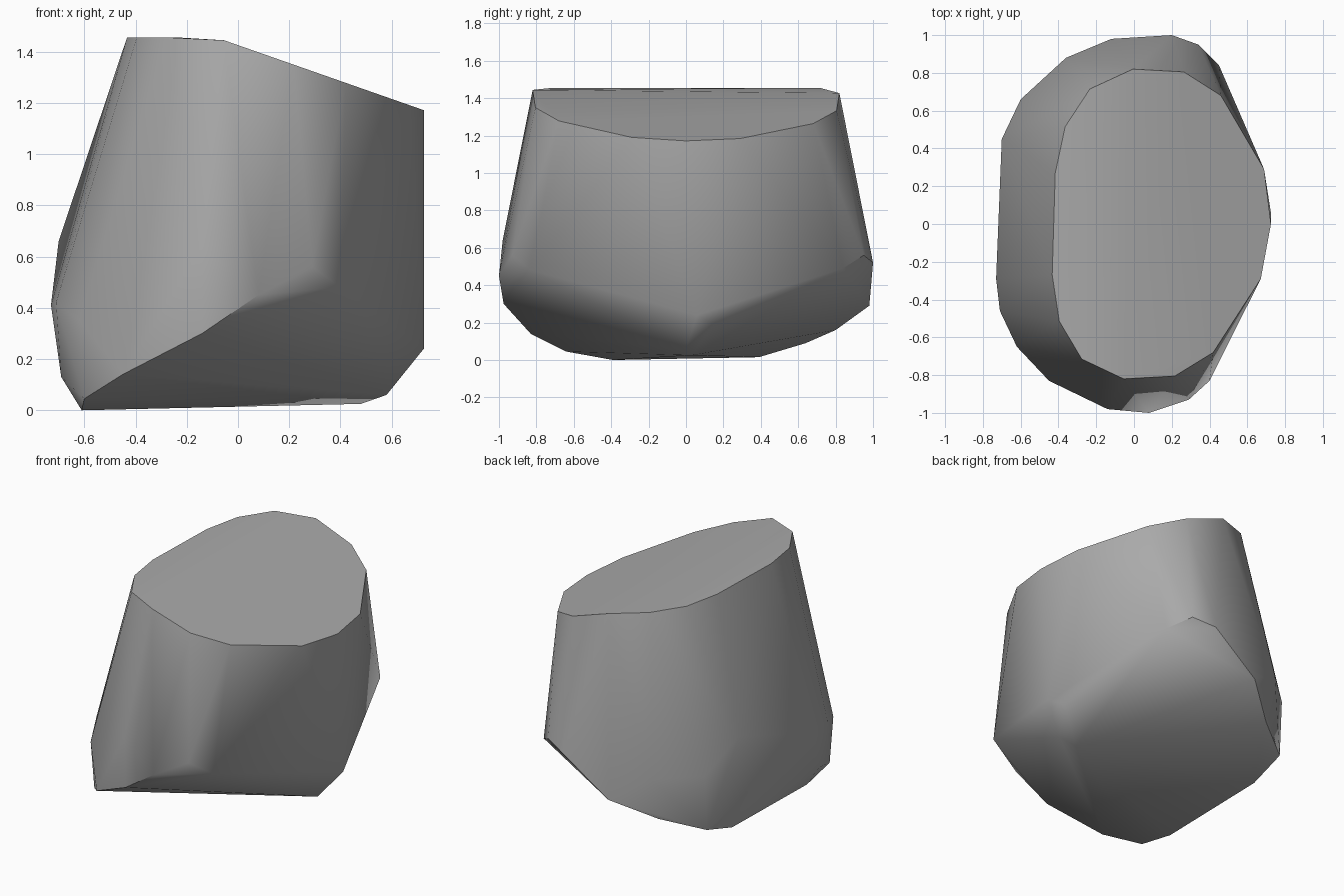
import bpy
import bmesh
import math

default_cube = bpy.data.objects.get("Cube")
if default_cube:
    bpy.data.objects.remove(default_cube, do_unlink=True)


def make_material(name, color):
    """Create one flat colour for the viewport and for renders."""
    material = bpy.data.materials.new(name)
    material.use_nodes = True
    material.diffuse_color = color
    shader = next(node for node in material.node_tree.nodes
                  if node.type == "BSDF_PRINCIPLED")
    shader.inputs["Base Color"].default_value = color
    shader.inputs["Roughness"].default_value = 0.9
    return material


def crown_height(x):
    """Flat on the high side, sloping down towards the low side."""
    return min(1.455, 1.425 - 0.35 * x)


def crown_ring(half_outline, skew):
    """Mirror half of the crown outline and lean it slightly."""
    ring = []
    for x, y in half_outline:
        for side in (-1, 1):
            leaned_x = x + skew * y * side
            ring.append((leaned_x, y * side, crown_height(leaned_x)))
    return ring


def build_hull(name, points, material, crease_angle):
    """Wrap the corner points in a faceted stone surface."""
    mesh = bpy.data.meshes.new(name)
    bm = bmesh.new()
    for point in points:
        bm.verts.new(point)
    bmesh.ops.remove_doubles(bm, verts=bm.verts[:], dist=0.005)
    bmesh.ops.convex_hull(bm, input=bm.verts[:], use_existing_faces=False)
    buried = [vert for vert in bm.verts if not vert.link_faces]
    bmesh.ops.delete(bm, geom=buried, context="VERTS")
    bmesh.ops.recalc_face_normals(bm, faces=bm.faces[:])
    bm.to_mesh(mesh)
    bm.free()
    mesh.materials.append(material)

    stone = bpy.data.objects.new(name, mesh)
    bpy.context.collection.objects.link(stone)
    bpy.ops.object.select_all(action="DESELECT")
    stone.select_set(True)
    bpy.context.view_layer.objects.active = stone
    bpy.ops.object.shade_smooth_by_angle(angle=math.radians(crease_angle))
    return stone


# Sloping, nearly flat crown
crown = crown_ring([(.725, 0), (.68, .29), (.44, .68), (.24, .805),
                    (-.03, .82), (-.255, .715), (-.38, .515), (-.425, .27)],
                   skew=0.03)

# Widest corners of the front, back and side walls
front_wall = [(.4, -.83, .48), (.29, -.93, .56), (.08, -1, .45),
              (-.14, -.98, .64), (-.14, -.975, .3), (-.62, -.65, .35)]
back_wall = [(.45, .84, .49), (.34, .95, .56), (.2, 1, .52),
             (-.12, .98, .29), (-.36, .88, .45), (-.6, .66, .45)]
side_wall = [(-.7, .45, .66), (-.73, -.29, .41), (-.71, -.46, .42),
             (-.69, -.4, .13), (.725, .06, .24), (.66, .15, .19)]

# Slanted underside meeting in a low keel
underside = [(.58, 0, .06), (.48, .03, .025), (-.61, -.39, 0),
             (-.61, .39, .015), (-.6, .64, .09), (-.36, .8, .16),
             (-.45, -.83, .14), (-.6, -.64, .045)]

stone_grey = make_material("stone grey", (0.4, 0.4, 0.4, 1))
build_hull("boulder", crown + front_wall + back_wall + side_wall + underside,
           stone_grey, crease_angle=38)
